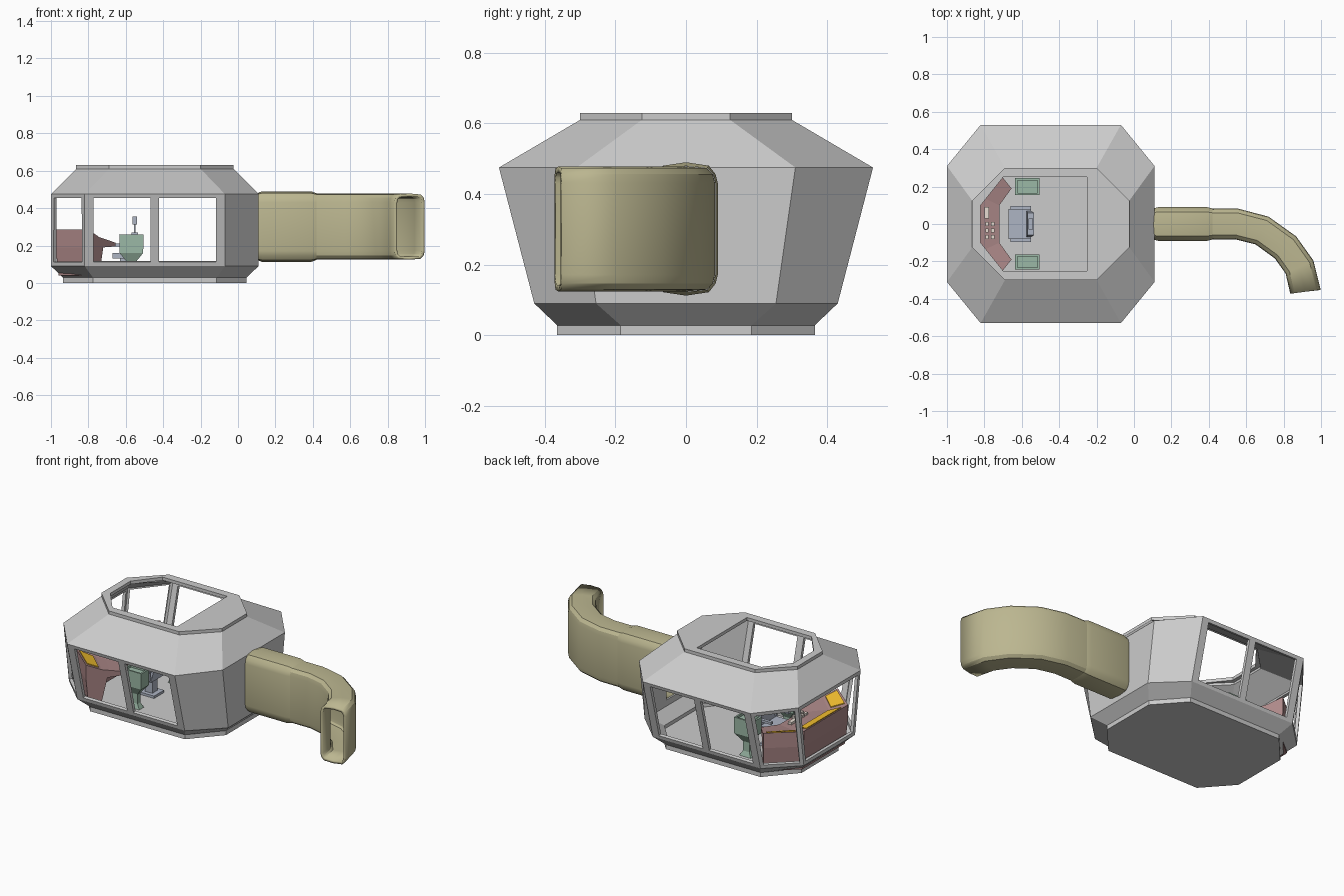
import bpy, bmesh, math
from mathutils import Vector

if "Cube" in bpy.data.objects:
    bpy.data.objects.remove(bpy.data.objects["Cube"])

CX = -0.445  # cabin centre


def mat(name, r, g, b):
    m = bpy.data.materials.new(name)
    m.diffuse_color = (r, g, b, 1)
    m.use_nodes = True
    m.node_tree.nodes["Principled BSDF"].inputs["Base Color"].default_value = m.diffuse_color
    return m


OLIVE = mat("olive", 0.50, 0.47, 0.28)
MAROON = mat("maroon", 0.42, 0.25, 0.25)
GREEN = mat("green", 0.33, 0.48, 0.38)
SLATE = mat("slate", 0.42, 0.46, 0.55)
AMBER = mat("amber", 0.95, 0.55, 0.03)
CREAM = mat("cream", 0.8, 0.72, 0.65)


def finish(name, bm, material=None, thickness=0, smooth=False):
    bmesh.ops.recalc_face_normals(bm, faces=bm.faces)
    me = bpy.data.meshes.new(name)
    bm.to_mesh(me)
    bm.free()
    ob = bpy.data.objects.new(name, me)
    bpy.context.collection.objects.link(ob)
    if material:
        me.materials.append(material)
    if smooth:
        bpy.ops.object.select_all(action='DESELECT')
        ob.select_set(True)
        bpy.context.view_layer.objects.active = ob
        bpy.ops.object.shade_smooth_by_angle(angle=math.radians(30))
    if thickness:
        mod = ob.modifiers.new("wall", 'SOLIDIFY')
        mod.thickness, mod.offset = thickness, -1
        mod.use_even_offset = True
    return ob


def loft(bm, rings, caps=True):
    vs = [[bm.verts.new(p) for p in r] for r in rings]
    n = len(vs[0])
    faces = [[bm.faces.new((a[i], a[(i + 1) % n], b[(i + 1) % n], b[i])) for i in range(n)]
             for a, b in zip(vs, vs[1:])]
    ends = [bm.faces.new(vs[0]), bm.faces.new(vs[-1])] if caps else []
    return faces, ends


def box(bm, x0, x1, y0, y1, z0, z1):
    loft(bm, [[(x0, y0, z), (x1, y0, z), (x1, y1, z), (x0, y1, z)] for z in (z0, z1)])


def octagon(z, hx, sy, sx, hy):
    q = [(hx, -sy), (hx, sy), (sx, hy), (-sx, hy), (-hx, sy), (-hx, -sy), (-sx, -hy), (sx, -hy)]
    return [(CX + x, y, z) for x, y in q]


# cabin shell: stacked octagons, wall band is level 2
bm = bmesh.new()
levels, ends = loft(bm, [
    octagon(0.0, 0.49, 0.185, 0.33, 0.365), octagon(0.028, 0.49, 0.185, 0.33, 0.365),
    octagon(0.09, 0.555, 0.255, 0.375, 0.43), octagon(0.475, 0.555, 0.31, 0.375, 0.53),
    octagon(0.61, 0.42, 0.125, 0.245, 0.30), octagon(0.63, 0.42, 0.125, 0.245, 0.30)])
bmesh.ops.recalc_face_normals(bm, faces=bm.faces)
wall = levels[2]

# doorway to the tunnel
door = wall[0]
bmesh.ops.inset_individual(bm, faces=[door], thickness=0.03)
for v in door.verts:
    v.co.y = math.copysign(0.068, v.co.y)
    v.co.z = 0.14 if v.co.z < 0.3 else 0.455

# roof opening, square towards the tunnel
roof = ends[1]
bmesh.ops.inset_individual(bm, faces=[roof], thickness=0.03)
for v in roof.verts:
    inner = abs(v.co.y) < 0.18
    v.co.y = math.copysign(0.10 if inner else 0.25, v.co.y)
    v.co.x = -0.25 if v.co.x > CX else (-0.82 if inner else -0.70)

# windows: sides split by a mullion, plus the three nose faces
windows = [wall[3], wall[4], wall[5]]
for side in (wall[2], wall[6]):
    mids = []
    for e in [e for e in side.edges if abs(e.verts[0].co.z - e.verts[1].co.z) < 0.01]:
        mids.append(bmesh.utils.edge_split(e, e.verts[0], 0.5)[1])
    new = bmesh.utils.face_split(side, mids[0], mids[1])[0]
    windows += [side, new]
bmesh.ops.inset_individual(bm, faces=windows, thickness=0.022, use_even_offset=True)
for f in windows:
    for v in f.verts:  # wider posts at the cabin corners
        if abs(v.co.y) > 0.42 and abs(v.co.x - CX) > 0.2 and f not in (wall[3], wall[5]):
            v.co.x = CX + math.copysign(0.328, v.co.x - CX)
bmesh.ops.delete(bm, geom=windows + [door, roof], context='FACES')
finish("cabin_shell", bm, thickness=0.02)


# tunnel: eight-station sweep of a rounded slot profile
def slot(cx, cy, ang, w, grow=0.0):
    half = [(0, 0.177 + grow), (0.72, 0.172 + grow * 0.6), (0.93, 0.155), (1, 0.13)]
    prof = half + [(u, -z) for u, z in half[::-1]]
    prof += [(-u, z) for u, z in prof[-2:0:-1] if u > 0]
    a = math.radians(ang)
    return [(cx - math.sin(a) * u * w, cy + math.cos(a) * u * w, 0.301 + z) for u, z in prof]


bm = bmesh.new()
path = [(0.10, 0, 0), (0.40, 0, 0), (0.55, 0, -6), (0.685, -0.035, -25),
        (0.81, -0.125, -44), (0.885, -0.23, -65), (0.917, -0.362, -82.5)]
loft(bm, [slot(x, y, a, 0.082) for x, y, a in path], caps=False)
finish("tunnel", bm, OLIVE, thickness=0.016, smooth=True)

# tunnel collar
bm = bmesh.new()
loft(bm, [slot(x, 0, 0, w, g) for x, w, g in
          ((0.10, 0.083, 0.001), (0.13, 0.09, 0.012), (0.39, 0.09, 0.012), (0.42, 0.083, 0.001))],
     caps=False)
finish("tunnel_collar", bm, OLIVE, smooth=True)

# control console: section swept round the nose between inner and outer outlines
inner = [(-0.655, -0.19), (-0.72, -0.10), (-0.72, 0.10), (-0.655, 0.19)]
outer = [(-0.80, -0.37), (-0.975, -0.22), (-0.975, 0.22), (-0.80, 0.37)]
section = [(0, 0.195), (0, 0.215), (0.4, 0.235), (0.6, 0.245), (1, 0.285),
           (1, 0.19), (0.94, 0.04), (0.6, 0.04), (0.45, 0.19)]


def on_console(i, t, z):
    p = Vector(inner[i]).lerp(Vector(outer[i]), t)
    return (p.x, p.y, z)


bm = bmesh.new()
loft(bm, [[on_console(i, t, z) for t, z in section] for i in range(4)])
finish("console", bm, MAROON)

# amber display panels on the raised part of the console
bm = bmesh.new()
for i in range(3):
    bm_pts = []
    for lift in (0.0, 0.006):
        ring = []
        for s, t in ((0.1, 0.66), (0.9, 0.66), (0.9, 0.95), (0.1, 0.95)):
            z = 0.245 + (t - 0.6) * 0.1 + lift
            a, b = Vector(on_console(i, t, z)), Vector(on_console(i + 1, t, z))
            ring.append(a.lerp(b, s))
        bm_pts.append(ring)
    loft(bm, bm_pts)
finish("displays", bm, AMBER)

# console buttons
bm = bmesh.new()
box(bm, -0.80, -0.775, 0.03, 0.09, 0.225, 0.245)
for y in (-0.08, -0.045, -0.01):
    for x in (-0.795, -0.765):
        box(bm, x, x + 0.018, y, y + 0.022, 0.225, 0.244)
finish("buttons", bm, CREAM)

# pilot chair
bm = bmesh.new()
box(bm, -0.67, -0.55, -0.08, 0.08, 0.13, 0.16)
box(bm, -0.63, -0.58, -0.025, 0.025, 0.02, 0.13)
box(bm, -0.66, -0.55, -0.05, 0.05, 0.02, 0.035)
tilt = [(-0.575, -0.55, 0.07, 0.15), (-0.57, -0.535, 0.06, 0.27)]
loft(bm, [[(a, -w, z), (b, -w, z), (b, w, z), (a, w, z)] for a, b, w, z in tilt])
box(bm, -0.557, -0.547, -0.008, 0.008, 0.26, 0.32)
box(bm, -0.565, -0.54, -0.03, 0.03, 0.312, 0.355)
for s in (-1, 1):
    box(bm, -0.66, -0.55, s * 0.087 - 0.01, s * 0.087 + 0.01, 0.195, 0.21)
    box(bm, -0.575, -0.555, s * 0.085 - 0.007, s * 0.085 + 0.007, 0.14, 0.2)
finish("pilot_chair", bm, SLATE)

# side control pods on tapered pedestals, with recessed tops
for name, yc, hw in (("left_pod", 0.2, 0.045), ("right_pod", -0.203, 0.039)):
    bm = bmesh.new()
    rows = [(0.04, 0.6, 0.02), (0.022, 0.35, 0.05), (0.022, 0.35, 0.11), (0.063, 1, 0.16),
            (0.065, 1, 0.26), (0.054, 0.75, 0.26), (0.054, 0.75, 0.245)]
    loft(bm, [[(-0.57 + sx * h, yc + sy * hw * k, z) for sx, sy in
               ((-1, -1), (1, -1), (1, 1), (-1, 1))] for h, k, z in rows])
    finish(name, bm, GREEN)
